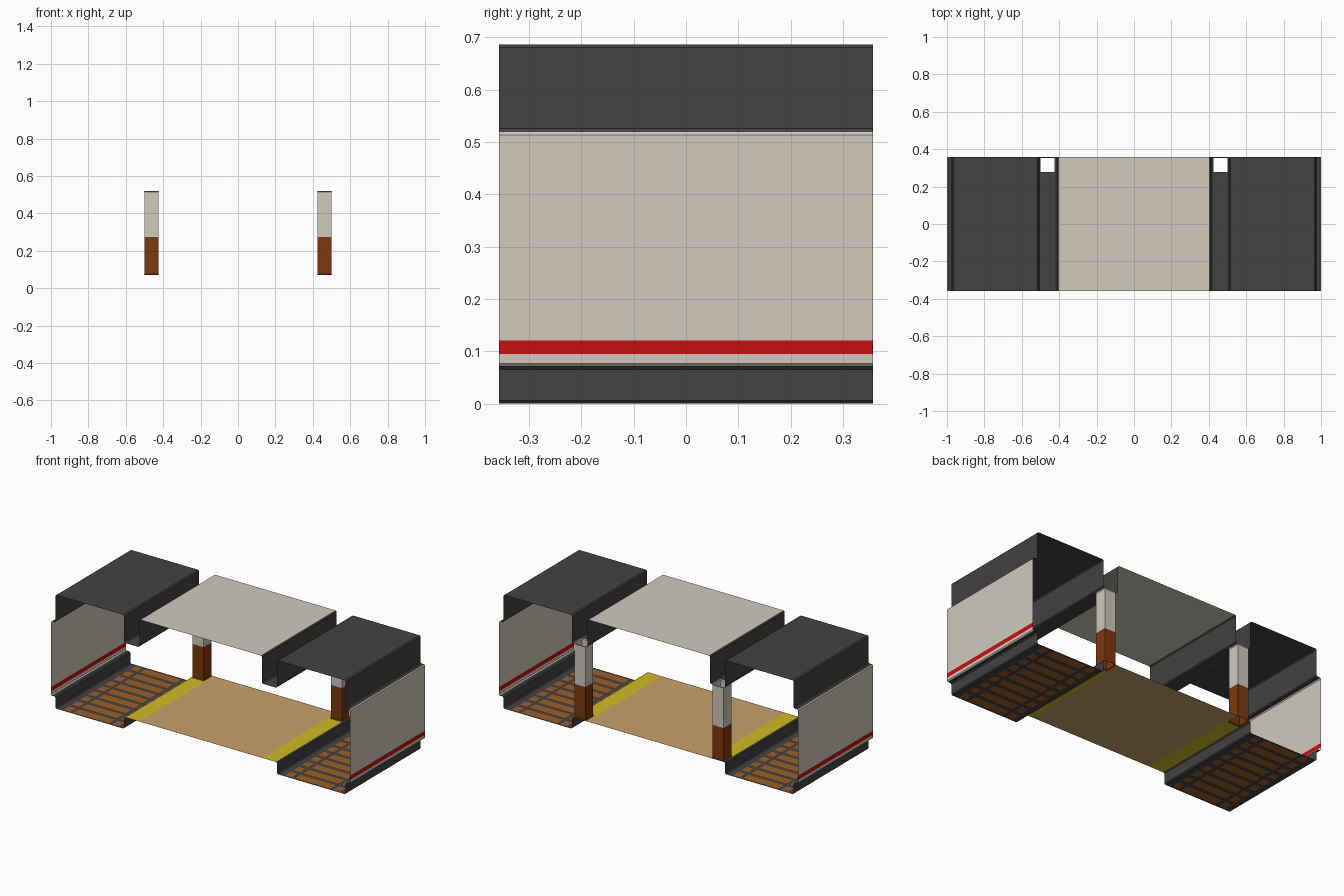
import bpy

if "Cube" in bpy.data.objects:
    bpy.data.objects.remove(bpy.data.objects["Cube"])

Y = 0.357            # half depth
HOLE_Y = 0.275       # front edge of the column openings
COL = (0.421, 0.503) # column span in x
TOP, LOW, DECK = 0.687, 0.52, 0.071


def mat(name, r, g, b):
    def lin(c):
        c /= 255
        return c / 12.92 if c <= 0.04045 else ((c + 0.055) / 1.055) ** 2.4
    m = bpy.data.materials.new(name)
    m.diffuse_color = (lin(r), lin(g), lin(b), 1)
    m.use_nodes = True
    m.node_tree.nodes["Principled BSDF"].inputs["Base Color"].default_value = m.diffuse_color
    return m


beige = mat("beige panel", 209, 202, 188)
dark = mat("dark grey concrete", 66, 66, 66)
red = mat("red stripe", 199, 14, 14)
yellow = mat("yellow safety edge", 207, 186, 34)
tan = mat("tan floor", 201, 161, 107)
brown = mat("brown column tile", 125, 56, 14)
rust = mat("rusty brown ties", 158, 94, 34)


def chamfer(pts, c=0.006):
    """Cut each real corner of an (x, z) polyline."""
    out = [pts[0]]
    for a, p, b in zip(pts, pts[1:], pts[2:]):
        u = (a[0] - p[0], a[1] - p[1])
        v = (b[0] - p[0], b[1] - p[1])
        if abs(u[0] * v[1] - u[1] * v[0]) < 1e-7:
            out.append(p)
            continue
        for d in (u, v):
            n = (d[0] ** 2 + d[1] ** 2) ** 0.5
            k = min(c / n, 1)
            q = (p[0] + d[0] * k, p[1] + d[1] * k)
            if abs(q[0] - out[-1][0]) + abs(q[1] - out[-1][1]) > 1e-5:
                out.append(q)
    return out + [pts[-1]]


def make(name, verts, faces, mats, idx):
    me = bpy.data.meshes.new(name)
    me.from_pydata(verts, [], faces)
    for m in mats:
        me.materials.append(m)
    for p, i in zip(me.polygons, idx):
        p.material_index = i
    ob = bpy.data.objects.new(name, me)
    bpy.context.collection.objects.link(ob)
    return ob


def sheet(name, pts, mats, rule=lambda x, y, z: 0, ys=(-Y, Y), side=1):
    """Sweep a profile along y; rule picks a colour (None = opening)."""
    n = len(ys)
    verts = [(side * x, y, z) for x, z in pts for y in ys]
    faces, idx = [], []
    for i in range(len(pts) - 1):
        for j in range(n - 1):
            cx = (pts[i][0] + pts[i + 1][0]) / 2
            cz = (pts[i][1] + pts[i + 1][1]) / 2
            k = rule(cx, (ys[j] + ys[j + 1]) / 2, cz)
            if k is None:
                continue
            f = (i * n + j, i * n + j + 1, (i + 1) * n + j + 1, (i + 1) * n + j)
            faces.append(f if side < 0 else f[::-1])
            idx.append(k)
    return make(name, verts, faces, mats, idx)


def opening(x, y, z):
    flat = abs(z - LOW) < 1e-4 or abs(z - DECK) < 1e-4
    return None if flat and COL[0] < x < COL[1] and y > HOLE_Y else 0


# Tie rows along the track
TIES, PITCH = 9, 2 * Y / 9
tie_ys = [-Y]
for i in range(TIES):
    mid = -Y + (i + 0.5) * PITCH
    tie_ys += [mid - 0.026, mid + 0.026]
tie_ys.append(Y)
RAILS = ((0.600, 0.622), (0.858, 0.880))


def track_rule(x, y, z):
    on_tie = abs((y + Y) % PITCH - PITCH / 2) < 0.02
    on_rail = any(a < x < b for a, b in RAILS)
    return 1 if z < 1e-4 and 0.555 < x < 0.925 and on_tie and not on_rail else 0


# Central ceiling and platform floor
sheet("platform_ceiling", [(-0.404, TOP), (0.404, TOP)], [beige])
sheet("platform_floor", [(0.41, DECK), (-0.41, DECK)], [tan])

for side, tag in ((1, "right"), (-1, "left")):
    # Lowered beam and raised ceiling above the track
    sheet("track_ceiling_" + tag, chamfer([
        (0.404, TOP), (0.41, TOP), (0.41, LOW), (COL[0], LOW), (COL[1], LOW),
        (0.511, LOW), (0.511, TOP), (0.97, TOP), (0.97, LOW), (0.994, LOW)]),
        [dark], opening, (-Y, HOLE_Y, Y), side)
    # Outer wall with a red stripe
    sheet("outer_wall_" + tag, chamfer([
        (0.994, LOW), (1, LOW), (1, 0.121), (1, 0.095), (1, DECK), (0.994, DECK)]),
        [beige, red], lambda x, y, z: int(0.096 < z < 0.12), (-Y, Y), side)
    # Sunken track bed with painted ties
    xs = [0.925, RAILS[1][1], RAILS[1][0], RAILS[0][1], RAILS[0][0], 0.555]
    sheet("track_bed_" + tag, chamfer(
        [(0.994, DECK), (0.97, DECK), (0.97, 0)] + [(x, 0) for x in xs]
        + [(0.511, 0), (0.511, DECK), (0.505, DECK)]),
        [dark, rust], track_rule, tie_ys, side)
    # Yellow platform edge with the column opening
    sheet("safety_edge_" + tag, [(x, DECK) for x in (0.505, COL[1], COL[0], 0.41)],
          [yellow], opening, (-Y, HOLE_Y, Y), side)
    # Hollow column, brown below and beige above, slightly flared ends
    cx, cy = side * sum(COL) / 2, (HOLE_Y + Y) / 2
    h = (COL[1] - COL[0]) / 2
    rings = [(DECK, h), (DECK + 0.005, h - 0.004), (0.273, h - 0.004),
             (LOW - 0.005, h - 0.004), (LOW, h)]
    verts = [(cx + sx * r, cy + sy * r, z) for z, r in rings
             for sx, sy in ((-1, -1), (1, -1), (1, 1), (-1, 1))]
    faces = [(4 * i + j, 4 * i + (j + 1) % 4, 4 * i + 4 + (j + 1) % 4, 4 * i + 4 + j)
             for i in range(4) for j in range(4)]
    make("column_" + tag, verts, faces, [brown, beige], [int(f[0] >= 8) for f in faces])
